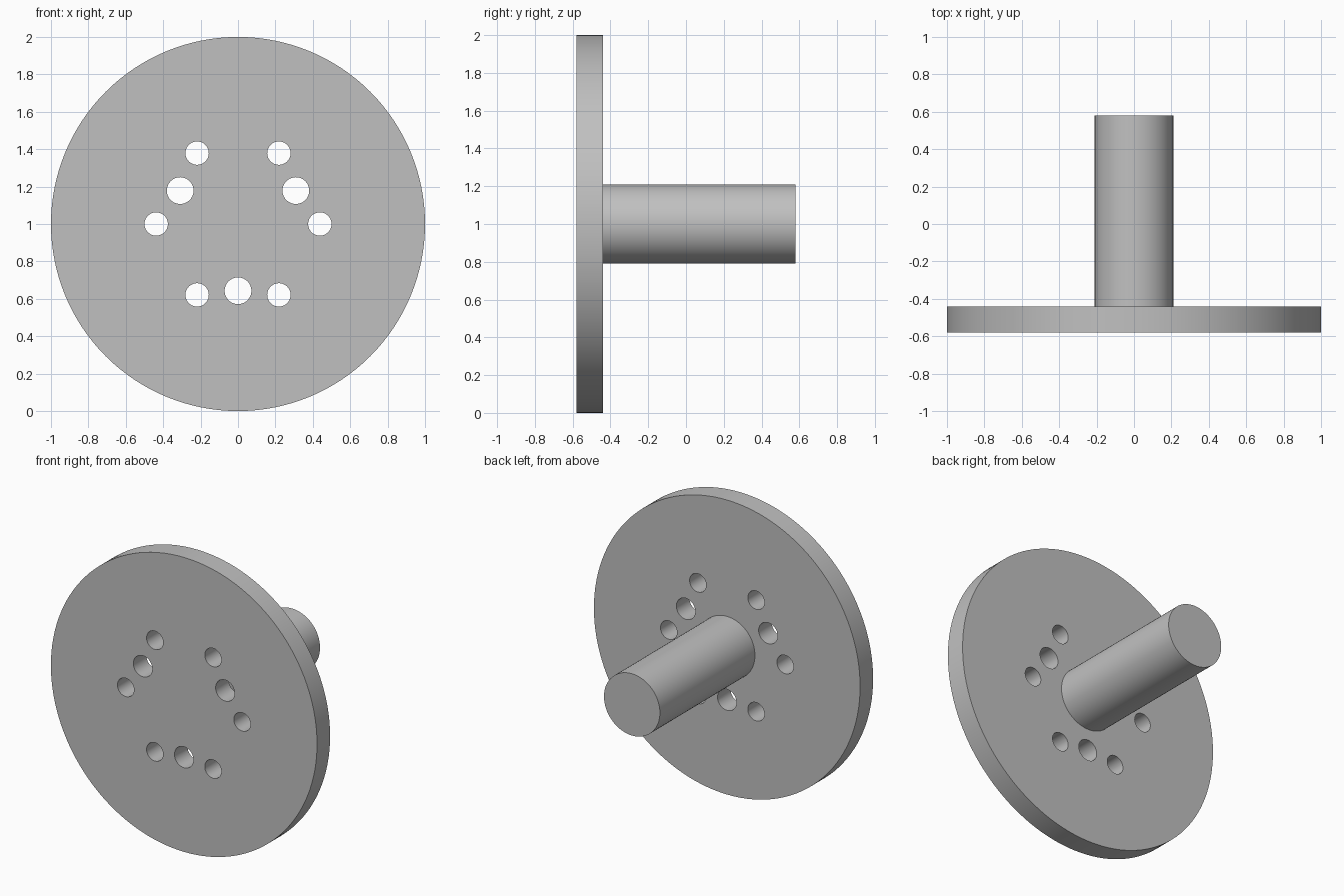
import bpy
from math import cos, sin, radians, pi

cube = bpy.data.objects.get("Cube")
if cube:
    bpy.data.objects.remove(cube, do_unlink=True)

FRONT, PLATE_BACK, SHAFT_END = -0.58, -0.44, 0.58
CENTRE_Z = 1.0

steel = bpy.data.materials.new("plain_grey")
steel.use_nodes = True
grey = (0.53, 0.53, 0.53, 1)
steel.diffuse_color = grey
steel.node_tree.nodes["Principled BSDF"].inputs["Base Color"].default_value = grey


def cylinder(name, radius, y0, y1, x=0, z=CENTRE_Z, sides=64):
    """Cylinder lying along y between y0 and y1."""
    bpy.ops.mesh.primitive_cylinder_add(
        vertices=sides, radius=radius, depth=y1 - y0,
        location=(x, (y0 + y1) / 2, z), rotation=(pi / 2, 0, 0))
    ob = bpy.context.object
    ob.name = name
    ob.data.materials.append(steel)
    return ob


def smooth(ob):
    bpy.ops.object.select_all(action='DESELECT')
    ob.select_set(True)
    bpy.context.view_layer.objects.active = ob
    bpy.ops.object.shade_smooth_by_angle(angle=radians(30))


# Round plate and the solid shaft behind it
plate = cylinder("round_plate", 1.0, FRONT, PLATE_BACK, sides=128)
shaft = cylinder("shaft", 0.21, PLATE_BACK, SHAFT_END)

# Through holes: six small on an outer ring, three larger on an inner ring
holes = [(0.4375, 0.0625, a) for a in range(0, 360, 60)]
holes += [(0.357, 0.0715, a) for a in (30, 150, 270)]
for ring, radius, angle in holes:
    a = radians(angle)
    cutter = cylinder("hole_cutter", radius, FRONT - 0.1, PLATE_BACK + 0.1,
                      ring * cos(a), CENTRE_Z + ring * sin(a), 40)
    cutter.hide_render = True
    cut = plate.modifiers.new("hole", 'BOOLEAN')
    cut.operation = 'DIFFERENCE'
    cut.solver = 'EXACT'
    cut.object = cutter
    bpy.context.view_layer.objects.active = plate
    bpy.ops.object.modifier_apply(modifier=cut.name)
    bpy.data.objects.remove(cutter, do_unlink=True)

for part in (plate, shaft):
    smooth(part)
